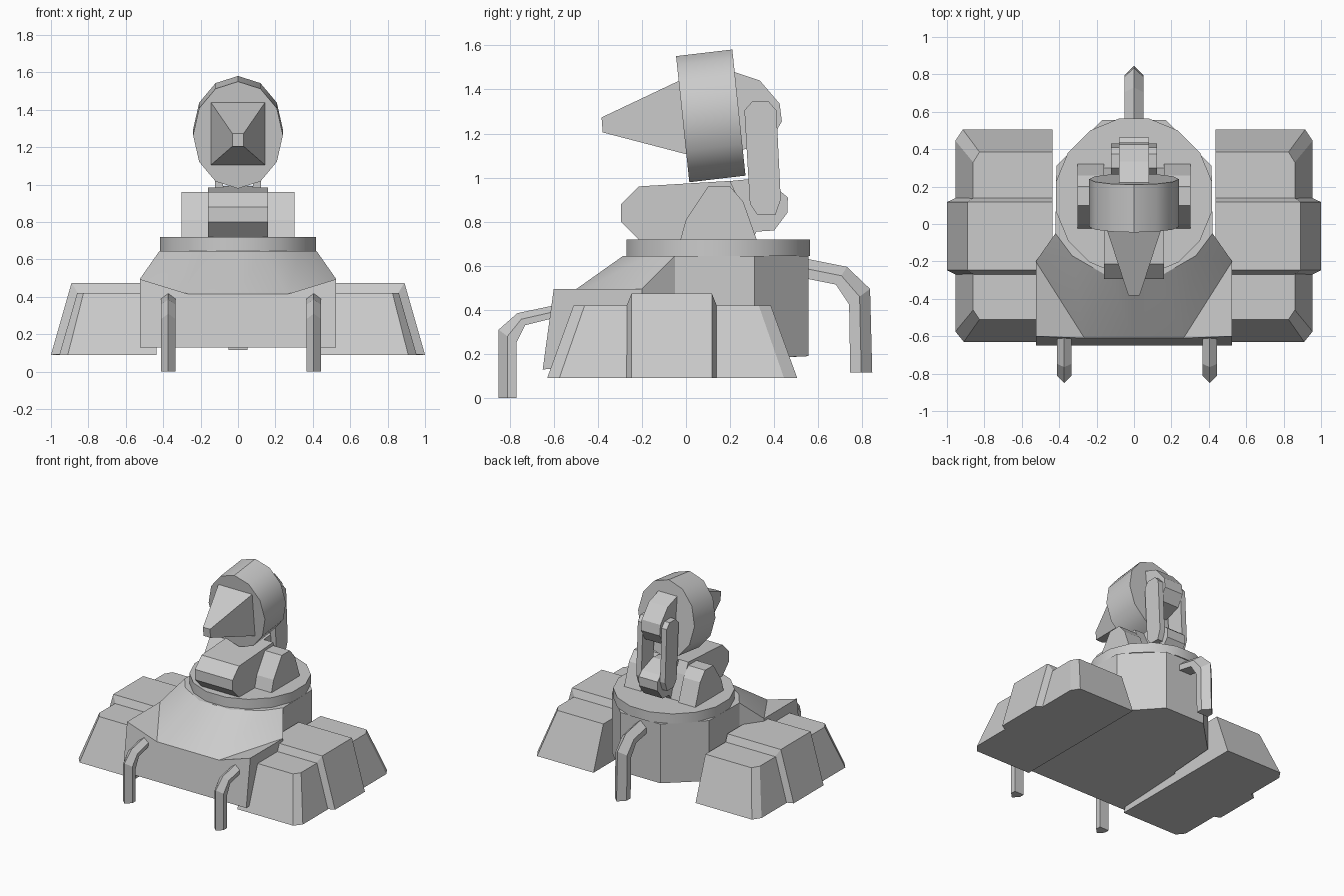
import bpy, bmesh, math
from mathutils import Vector

if "Cube" in bpy.data.objects:
    bpy.data.objects.remove(bpy.data.objects["Cube"])


def make(name, verts, faces, mirror=False, smooth=None):
    me = bpy.data.meshes.new(name)
    me.from_pydata([tuple(v) for v in verts], [], faces)
    ob = bpy.data.objects.new(name, me)
    bpy.context.collection.objects.link(ob)
    bm = bmesh.new()
    bm.from_mesh(me)
    bmesh.ops.recalc_face_normals(bm, faces=bm.faces)
    bm.to_mesh(me)
    bm.free()
    if smooth:
        me.shade_smooth()
        me.set_sharp_from_angle(angle=math.radians(smooth))
    if mirror:
        ob.modifiers.new("mirror", 'MIRROR')
    return ob


def loft(name, sections, **kw):
    """Skin a row of equal-length closed sections and cap both ends."""
    n, m = len(sections[0]), len(sections)
    faces = [(s*n + i, s*n + (i+1) % n, (s+1)*n + (i+1) % n, (s+1)*n + i)
             for s in range(m-1) for i in range(n)]
    faces += [tuple(range(n)), tuple(range((m-1)*n, m*n))]
    return make(name, [v for s in sections for v in s], faces, **kw)


def prism(name, profile, x0, x1, **kw):
    """Extrude a (y, z) profile along x."""
    return loft(name, [[(x, y, z) for y, z in profile] for x in (x0, x1)], **kw)


def leg(name, x, w, outer, inner):
    """Bent leg with a ridged outer side."""
    secs = []
    for o, i in zip(outer, inner):
        o, i = Vector(o), Vector(i)
        s = o.lerp(i, 0.5)
        secs.append([(x, *o), (x+w, *s), (x+w, *i), (x-w, *i), (x-w, *s)])
    return loft(name, secs)


# hull, right half mirrored
hull_verts = [
    (0, -.65, .13), (.525, -.65, .13), (.525, -.2, .15), (.42, -.05, .16),
    (.415, .31, .18), (.17, .555, .19), (0, .555, .19),
    (0, -.61, .415), (.265, -.61, .415), (.525, -.6, .495), (.525, -.2, .495),
    (.42, -.05, .645), (.415, .31, .645), (.17, .555, .645), (0, .555, .645),
    (.33, -.17, .645), (.13, -.285, .645), (0, -.285, .645)]
hull_faces = [
    (0, 1, 2, 3, 4, 5, 6), (0, 1, 9, 8, 7), (1, 2, 10, 9), (2, 3, 11, 10),
    (3, 4, 12, 11), (4, 5, 13, 12), (5, 6, 14, 13), (8, 9, 10), (10, 11, 15),
    (8, 10, 15), (8, 15, 16), (7, 8, 16, 17), (17, 16, 15, 11, 12, 13, 14)]
hull = make("hull", hull_verts, hull_faces, mirror=True)
hull.data.shade_smooth()
hull.data.set_sharp_from_angle(angle=math.radians(32))

# side pods with chamfered corners
loft("side_pods", [
    [(.435, -.63, .09), (.91, -.63, .09), (.955, -.575, .09),
     (.955, .445, .09), (.915, .505, .09), (.435, .505, .09)],
    [(.435, -.51, .42), (.826, -.51, .42), (.86, -.46, .42),
     (.86, .33, .42), (.826, .385, .42), (.435, .385, .42)]], mirror=True)

# raised bands around the pods
small = [(.435, .092), (.953, .092), (.855, .418), (.435, .418)]
big = [(.435, .09), (1, .09), (.89, .475), (.435, .475)]
loft("pod_bands", [[(x, y, z) for x, z in p] for y, p in
                   ((-.27, small), (-.247, big), (.117, big), (.14, small))], mirror=True)

# legs
for side, x in (("left", -.373), ("right", .405)):
    leg("front_leg_" + side, x, .04,
        [(-.55, .43), (-.61, .418), (-.765, .385), (-.85, .31), (-.85, 0)],
        [(-.55, .37), (-.61, .36), (-.73, .33), (-.77, .25), (-.77, 0)])
leg("rear_leg", 0, .05,
    [(.5, .642), (.555, .63), (.73, .595), (.835, .495), (.845, .115)],
    [(.5, .55), (.555, .54), (.68, .515), (.74, .425), (.745, .115)])

# turntable
ring = [(math.pi/8*(i+.5), .424) for i in range(16)]
loft("turntable", [[(r*math.cos(a), .147 + r*math.sin(a), z) for a, r in ring]
                   for z in (.645, .72)], smooth=30)

# arm brackets
prism("arm_brackets", [(-.025, .72), (0, .81), (.1, .96), (.2, .96), (.26, .89), (.32, .72)],
      .16, .303, mirror=True)

# lower arm and its narrow rear end
prism("lower_arm", [(-.215, .72), (-.295, .80), (-.295, .88), (-.215, .96),
                    (.2, .985), (.24, .9), (.3, .72)], -.16, .16)
prism("lower_arm_end", [(.1, .72), (.1, .975), (.29, .993), (.42, .945), (.462, .91),
                        (.46, .84), (.40, .76), (.32, .755), (.3, .72)], -.08, .08)

# upright links
prism("upright_links", [(.30, 1.345), (.375, 1.345), (.41, 1.305), (.43, .9), (.405, .83),
                        (.325, .83), (.29, .88), (.265, 1.305)], .08, .123, mirror=True)

# head drum, tilted
drum = []
for y, z in ((-.015, 1.265), (.24, 1.295)):
    drum.append([(.24*math.sin(a), y - .03*math.cos(a), z + .286*math.cos(a))
                 for a in (math.tau*i/12 for i in range(12))])
loft("head_drum", drum, smooth=35)

# snout
loft("snout", [
    [(-.145, -.03, 1.44), (.145, -.03, 1.44), (.145, .005, 1.105), (-.145, .005, 1.105)],
    [(-.03, -.383, 1.273), (.03, -.383, 1.273), (.03, -.378, 1.205), (-.03, -.378, 1.205)]])

# block behind the head
prism("head_back_block", [(.2, 1.485), (.335, 1.44), (.425, 1.335), (.435, 1.255),
                          (.385, 1.17), (.24, 1.12)], -.08, .08)
